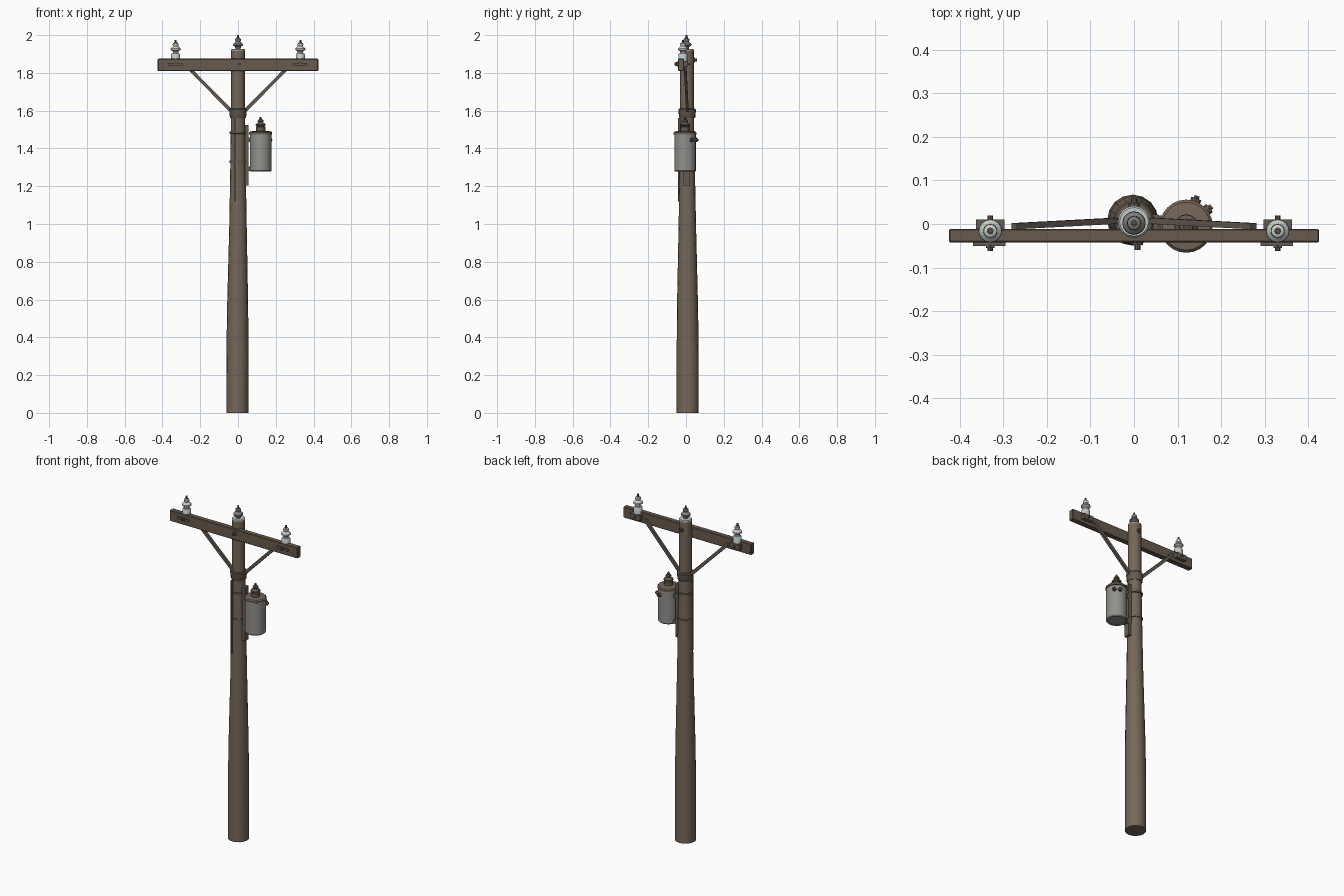
import bpy, bmesh, math
from mathutils import Vector, Matrix

if "Cube" in bpy.data.objects:
    bpy.data.objects.remove(bpy.data.objects["Cube"])

def mat(name, r, g, b):
    m = bpy.data.materials.new(name)
    m.diffuse_color = (r, g, b, 1)
    m.use_nodes = True
    m.node_tree.nodes["Principled BSDF"].inputs["Base Color"].default_value = m.diffuse_color
    return m

WOOD = mat("weathered wood", 0.18, 0.135, 0.097)
ARM = mat("dark arm wood", 0.14, 0.105, 0.075)
METAL = mat("rusty metal", 0.13, 0.105, 0.085)
GREY = mat("tank grey", 0.29, 0.28, 0.265)
PALE = mat("pale porcelain", 0.56, 0.60, 0.58)
DULL = mat("dull porcelain", 0.22, 0.215, 0.205)

def finish(bm, name, m, smooth=True):
    bmesh.ops.recalc_face_normals(bm, faces=bm.faces)
    me = bpy.data.meshes.new(name)
    bm.to_mesh(me)
    bm.free()
    ob = bpy.data.objects.new(name, me)
    bpy.context.collection.objects.link(ob)
    me.materials.append(m)
    if smooth:
        bpy.ops.object.select_all(action='DESELECT')
        ob.select_set(True)
        bpy.context.view_layer.objects.active = ob
        bpy.ops.object.shade_smooth_by_angle(angle=math.radians(35))
    return ob

def lathe(name, prof, m, n=16):
    """prof rows: (radius, z, x centre, y centre)"""
    bm = bmesh.new()
    rings = []
    for r, z, cx, cy in prof:
        rings.append([bm.verts.new((cx + r * math.cos(2 * math.pi * i / n),
                                    cy + r * math.sin(2 * math.pi * i / n), z)) for i in range(n)])
    for a, b in zip(rings, rings[1:]):
        for i in range(n):
            j = (i + 1) % n
            bm.faces.new((a[i], a[j], b[j], b[i]))
    bm.faces.new(rings[0])
    bm.faces.new(rings[-1])
    return finish(bm, name, m)

def turned(name, x, y, z, prof, m, n=16):
    return lathe(name, [(r, z + h, x, y) for r, h in prof], m, n)

def box(name, x0, x1, y0, y1, z0, z1, m, bevel=0.0):
    bm = bmesh.new()
    bmesh.ops.create_cube(bm, size=1)
    for v in bm.verts:
        v.co = ((x0 + x1) / 2 + v.co.x * (x1 - x0), (y0 + y1) / 2 + v.co.y * (y1 - y0),
                (z0 + z1) / 2 + v.co.z * (z1 - z0))
    if bevel:
        bmesh.ops.bevel(bm, geom=bm.edges[:], offset=bevel, segments=1, affect='EDGES')
    return finish(bm, name, m, False)

def rod(name, a, b, r, m, n=8):
    a, b = Vector(a), Vector(b)
    d = b - a
    bm = bmesh.new()
    bmesh.ops.create_cone(bm, cap_ends=True, segments=n, radius1=r, radius2=r, depth=d.length,
                          matrix=Matrix.Translation((a + b) / 2) @ d.to_track_quat('Z', 'Y').to_matrix().to_4x4())
    return finish(bm, name, m)

def strap(name, a, b, w, t, m):
    """flat bar from a to b, thin along y"""
    a, b = Vector(a), Vector(b)
    d = (b - a).normalized()
    s = d.cross(Vector((0, 1, 0))).normalized()
    q = s.cross(d).normalized()
    bm = bmesh.new()
    bmesh.ops.create_cube(bm, size=1)
    for v in bm.verts:
        c = v.co.copy()
        v.co = (a + b) / 2 + d * c.x * (b - a).length + s * c.y * w + q * c.z * t
    return finish(bm, name, m, False)

# pole with a slight lean and taper
lathe("pole", [(0.058, 0, -0.003, 0.009), (0.0585, 0.3, -0.003, 0.009), (0.056, 0.55, -0.002, 0.008),
               (0.046, 1.0, 0, 0.007), (0.040, 1.35, 0, 0.006), (0.037, 1.6, 0, 0.005),
               (0.037, 1.915, 0, 0.005)], WOOD)
turned("pole_cap", 0, 0.005, 1.915, [(0.037, 0), (0.037, 0.006), (0.033, 0.011)], PALE)

# crossarm and through bolts
box("crossarm", -0.425, 0.425, -0.042, -0.011, 1.81, 1.875, ARM, 0.003)
rod("crossarm_bolt", (0.008, -0.06, 1.847), (0.008, 0.0, 1.847), 0.007, METAL)
rod("crossarm_washer", (0.008, -0.048, 1.847), (0.008, -0.04, 1.847), 0.013, METAL)
rod("pole_back_bolt", (0, 0, 1.868), (0, 0.058, 1.868), 0.007, METAL)
rod("pole_back_washer", (0, 0.03, 1.868), (0, 0.048, 1.868), 0.013, METAL)

# insulator profile shared by all posts
SHEDS = [(0.012, 0), (0.015, 0.008), (0.015, 0.014), (0.027, 0.022), (0.026, 0.029), (0.013, 0.042),
         (0.016, 0.048), (0.015, 0.056), (0.008, 0.060)]
TIP = [(0.008, 0), (0.008, 0.006), (0.005, 0.007), (0.005, 0.017)]

turned("centre_insulator", 0, 0.002, 1.924, SHEDS, DULL)
turned("centre_insulator_tip", 0, 0.002, 1.983, TIP, METAL, 8)

for s, side in ((-1, "left"), (1, "right")):
    x, y = s * 0.33, -0.016
    # insulator on the arm
    turned(side + "_insulator_base", x, y, 1.855, [(0.024, 0), (0.024, 0.042), (0.02, 0.048), (0.012, 0.05)], PALE)
    turned(side + "_insulator", x, y, 1.9, SHEDS, PALE)
    turned(side + "_insulator_tip", x, y, 1.958, TIP, METAL, 8)
    # clamp plates and bolts
    box(side + "_clamp_front", x - 0.04, x + 0.035, -0.05, -0.041, 1.838, 1.853, METAL)
    box(side + "_clamp_back", x - 0.033, x + 0.033, -0.012, 0.01, 1.83, 1.862, METAL)
    rod(side + "_clamp_bolt", (x, -0.062, 1.847), (x, 0.02, 1.847), 0.006, METAL)
    rod(side + "_clamp_nut", (x, -0.055, 1.847), (x, -0.048, 1.847), 0.011, METAL, 6)
    # diagonal brace
    strap(side + "_brace", (s * 0.275, -0.005, 1.84), (s * 0.03, 0.008, 1.592), 0.018, 0.014, METAL)

# brace collar and pole bands
turned("brace_collar", 0, 0.006, 1.56, [(0.04, 0), (0.043, 0.005), (0.047, 0.045), (0.043, 0.05), (0.036, 0.052)], METAL)
for i, z in enumerate((1.322, 1.477)):
    turned("pole_band_%d" % i, 0, 0.006, z, [(0.038, 0), (0.044, 0.001), (0.044, 0.013), (0.038, 0.014)], METAL)
box("ground_wire", -0.019, -0.013, -0.043, -0.028, 1.12, 1.56, METAL)

# transformer mounting plate and lugs
box("mount_plate", 0.036, 0.056, -0.013, 0.022, 1.205, 1.525, METAL)
for i, z in enumerate((1.293, 1.447)):
    box("mount_lug_%d" % i, 0.05, 0.075, -0.018, 0.02, z - 0.012, z + 0.012, METAL)

# transformer tank, lid and bushing
tx, ty = 0.12, -0.005
turned("tank", tx, ty, 1.277, [(0.048, 0.004), (0.053, 0), (0.057, 0.005), (0.057, 0.2)], GREY, 24)
turned("tank_lid", tx, ty, 1.473, [(0.057, 0), (0.061, 0.002), (0.061, 0.011), (0.055, 0.017), (0.03, 0.02)], WOOD, 24)
turned("bushing_base", tx, ty, 1.49, [(0.025, 0), (0.025, 0.024), (0.02, 0.027)], METAL)
turned("bushing", tx, ty, 1.503, [(r, h * 0.85) for r, h in SHEDS], METAL)
turned("bushing_tip", tx, ty, 1.553, [(r, h * 0.8) for r, h in TIP], METAL, 8)

# side terminals on the back of the tank
for i, ang in enumerate((38, 70)):
    d = Vector((math.cos(math.radians(ang)), math.sin(math.radians(ang)), 0))
    c = Vector((tx, ty, 1.445))
    rod("terminal_%d" % i, c + d * 0.05, c + d * 0.068, 0.012, METAL)
    rod("terminal_pin_%d" % i, c + d * 0.06, c + d * 0.074, 0.006, METAL)
